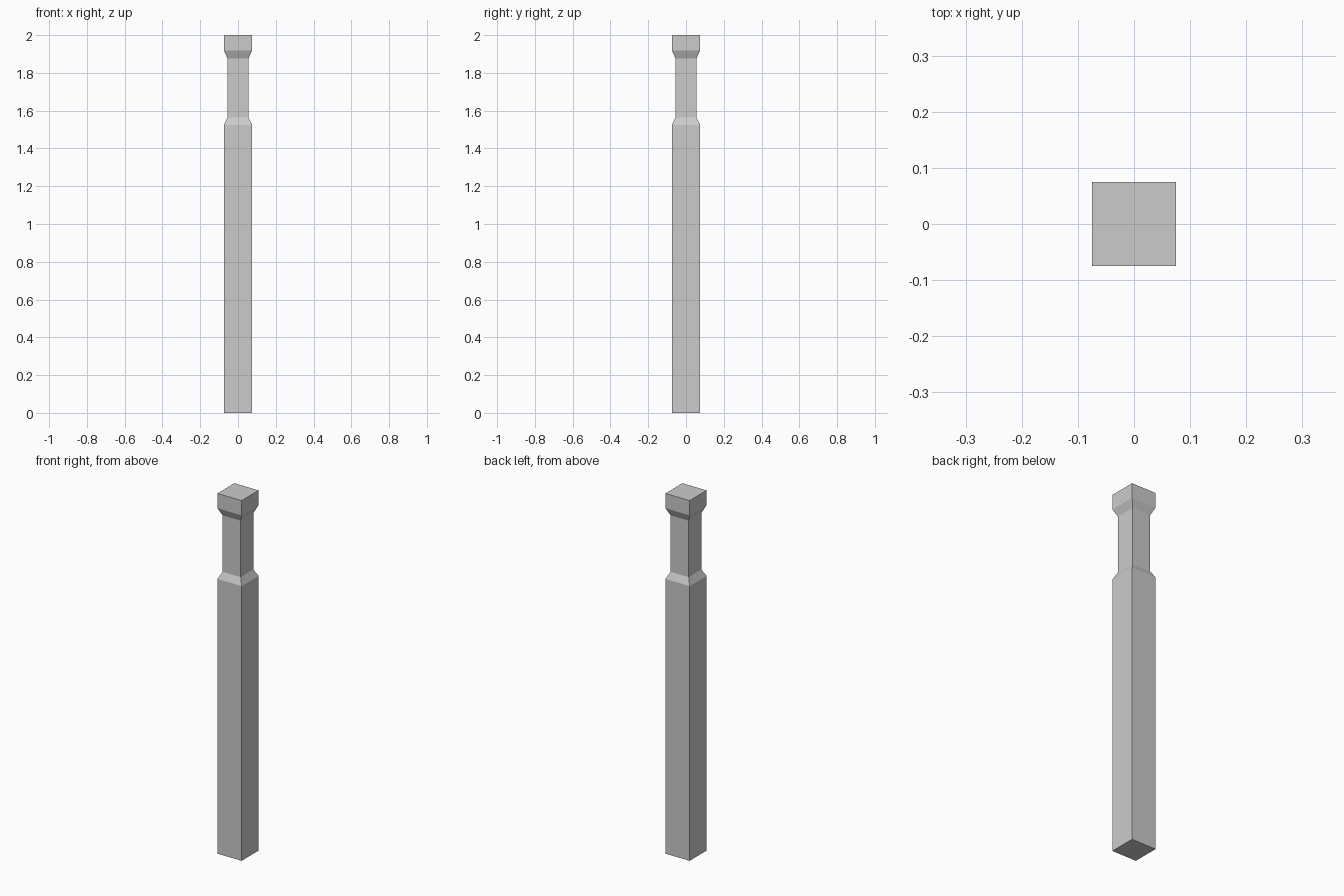
import bpy, bmesh

if "Cube" in bpy.data.objects:
    bpy.data.objects.remove(bpy.data.objects["Cube"])

# Square post: (height, half width) profile from foot to cap
PROFILE = [(0, 0.0745), (1.525, 0.0745), (1.563, 0.0555),
           (1.876, 0.0555), (1.918, 0.0745), (2.0, 0.0745)]

bm = bmesh.new()
rings = [[bm.verts.new((sx * w, sy * w, z))
          for sx, sy in ((-1, -1), (1, -1), (1, 1), (-1, 1))]
         for z, w in PROFILE]

# Side faces between neighbouring rings
for low, high in zip(rings, rings[1:]):
    for i in range(4):
        j = (i + 1) % 4
        bm.faces.new((low[i], low[j], high[j], high[i]))

# Foot and top caps
bm.faces.new(rings[0][::-1])
bm.faces.new(rings[-1])

mesh = bpy.data.meshes.new("post")
bm.to_mesh(mesh)
bm.free()
bpy.context.collection.objects.link(bpy.data.objects.new("post", mesh))
